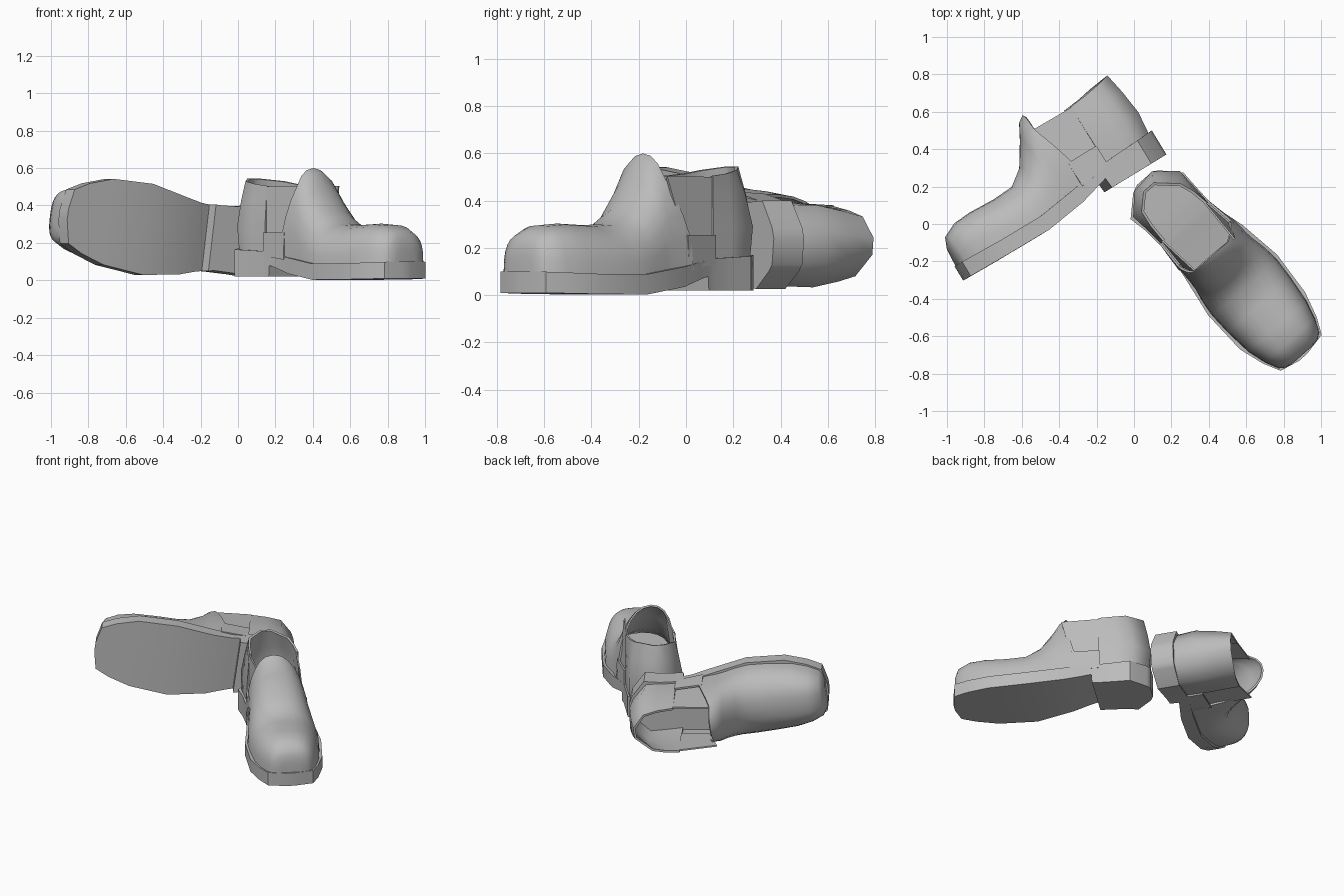
import bpy, bmesh, math
from mathutils import Vector

if "Cube" in bpy.data.objects:
    bpy.data.objects.remove(bpy.data.objects["Cube"])

mat = bpy.data.materials.new("plain grey")
mat.diffuse_color = (0.5, 0.5, 0.5, 1)
mat.use_nodes = True
mat.node_tree.nodes["Principled BSDF"].inputs["Base Color"].default_value = mat.diffuse_color

# sole outline stations along the shoe: position, right edge, left edge
OUTLINE = [(-.665, -.06, .05), (-.645, -.105, .08), (-.55, -.207, .17), (-.45, -.188, .17),
           (-.34, -.18, .172), (-.25, -.179, .19), (-.13, -.195, .222), (.11, -.235, .256),
           (.36, -.228, .236), (.5, -.185, .195), (.59, -.14, .152), (.615, -.03, .03)]
SOLE_TOP = [(-.66, .17), (-.34, .155), (-.13, .12), (.16, .082), (.613, .1)]
SOLE_BOTTOM = [(-.66, .02), (-.305, .02), (-.3, .08), (-.13, .035), (.13, 0), (.613, .01)]


def interp(table, u, k=1):
    """Linear lookup in a table sorted by its first column."""
    if u <= table[0][0]:
        return table[0][k]
    for a, b in zip(table, table[1:]):
        if u <= b[0]:
            return a[k] + (b[k] - a[k]) * (u - a[0]) / (b[0] - a[0])
    return table[-1][k]


def loft(name, rings, frame, closed=False, caps=(), thick=0, angle=40):
    """Skin a list of equal-length point rings and place it with the shoe's frame."""
    origin, along, side, up = frame
    bm = bmesh.new()
    grid = [[bm.verts.new(origin + along * p[0] + side * p[1] + up * p[2]) for p in r] for r in rings]
    n = len(grid[0])
    for a, b in zip(grid, grid[1:]):
        for j in range(n if closed else n - 1):
            k = (j + 1) % n
            bm.faces.new((a[j], a[k], b[k], b[j]))
    for i in caps:
        bm.faces.new(grid[i])
    bmesh.ops.recalc_face_normals(bm, faces=bm.faces[:])
    if thick:
        bmesh.ops.solidify(bm, geom=bm.faces[:], thickness=thick)
        bmesh.ops.recalc_face_normals(bm, faces=bm.faces[:])
    mesh = bpy.data.meshes.new(name)
    bm.to_mesh(mesh)
    bm.free()
    mesh.materials.append(mat)
    mesh.shade_smooth()
    mesh.set_sharp_from_angle(angle=math.radians(angle))
    obj = bpy.data.objects.new(name, mesh)
    bpy.context.collection.objects.link(obj)


def build_shoe(tag, frame):
    # sole with arch and stepped heel
    rings = []
    for u in sorted([s[0] for s in OUTLINE] + [-.305, -.3]):
        r, l = interp(OUTLINE, u, 1), interp(OUTLINE, u, 2)
        b, t = interp(SOLE_BOTTOM, u), interp(SOLE_TOP, u)
        rings.append([(u, r, b), (u, r, t), (u, l, t), (u, l, b)])
    loft(tag + "_sole", rings, frame, closed=True, caps=(0, -1), angle=35)

    # vamp: toe dome rising into the tongue
    # (position, crest height, side roundness, width, crest shift to the right)
    rings = []
    for u, crest, p, w, shift in [(.603, .17, .8, .8, 0), (.595, .215, .75, .92, 0),
                                  (.573, .262, .72, .94, 0), (.5, .296, .75, .94, 0),
                                  (.4, .303, .8, .94, 0), (.25, .296, .85, .94, 0),
                                  (.13, .303, .9, .94, 0), (.04, .37, .95, .94, .01),
                                  (-.04, .5, .95, .92, .025), (-.08, .575, .92, .92, .035),
                                  (-.115, .6, .9, .92, .04)]:
        r, l = interp(OUTLINE, u, 1) * w, interp(OUTLINE, u, 2) * w
        base = interp(SOLE_TOP, u) - .01
        ring = []
        for j in range(15):
            a = math.pi * j / 14
            c, s = math.cos(a), max(math.sin(a), 0)
            v = (r + l) / 2 - (l - r) / 2 * math.copysign(abs(c) ** p, c) - shift * s
            z = base + (crest - base) * s ** p
            # lower edge of the last section sweeps back under the elastic
            sweep = .08 * min(max((.5 - z) / .25, 0), 1) if u < -.1 else 0
            ring.append((u - sweep, v, z))
        rings.append(ring)
    loft(tag + "_vamp", rings, frame, caps=(0,), thick=.012, angle=70)

    # heel counter wrapped around the back: base, bulge and collar rows
    base = [(-.345, -.168), (-.45, -.175), (-.535, -.185), (-.635, -.09), (-.652, .045), (-.555, .157),
            (-.45, .16), (-.345, .16)]
    top = [(-.345, -.155, .505), (-.45, -.152, .515), (-.54, -.138, .53), (-.615, -.058, .545),
           (-.615, .015, .545), (-.515, .12, .53), (-.44, .145, .515), (-.345, .16, .505)]
    rows = [[(u, v, .14) for u, v in base],
            [(u - .015 * (u < -.5), v * 1.02, .29) for u, v in base],
            [((a[0] + b[0]) / 2 - .01 * (a[0] < -.5), (a[1] + b[1]) / 2, .43) for a, b in zip(base, top)],
            top]
    loft(tag + "_heel_counter", rows, frame, thick=.014, angle=65)

    # side quarter below each elastic, and the elastic gusset itself
    for side, v0, v1, v2 in (("right", -.167, -.175, -.14), ("left", .16, .185, .15)):
        low = [[(-.35, v0, .13), (-.17, v1 * 1.04, .11)],
               [(-.35, v0, .255), (-.17, v1, .255)]]
        loft(tag + "_quarter_" + side, low, frame, thick=.012)
        k = .96
        gusset = [[(-.35, v0 * k, .24), (-.17, v1 * k, .24)],
                  [(-.35, v0 * k, .5), (-.1, v2 * k, .505)]]
        loft(tag + "_elastic_" + side, gusset, frame, thick=.01)


# standing shoe
build_shoe("standing_shoe", (Vector((.5, -.25, 0)), Vector((.66, -.75, 0)),
                             Vector((.75, .66, 0)), Vector((0, 0, 1))))
# mirrored partner lying on its side, toe slightly raised
build_shoe("lying_shoe", (Vector((-.385, .008, .268)), Vector((-.845, -.515, .134)),
                          Vector((-.114, -.07, -.991)), Vector((-.52, .853, 0))))
